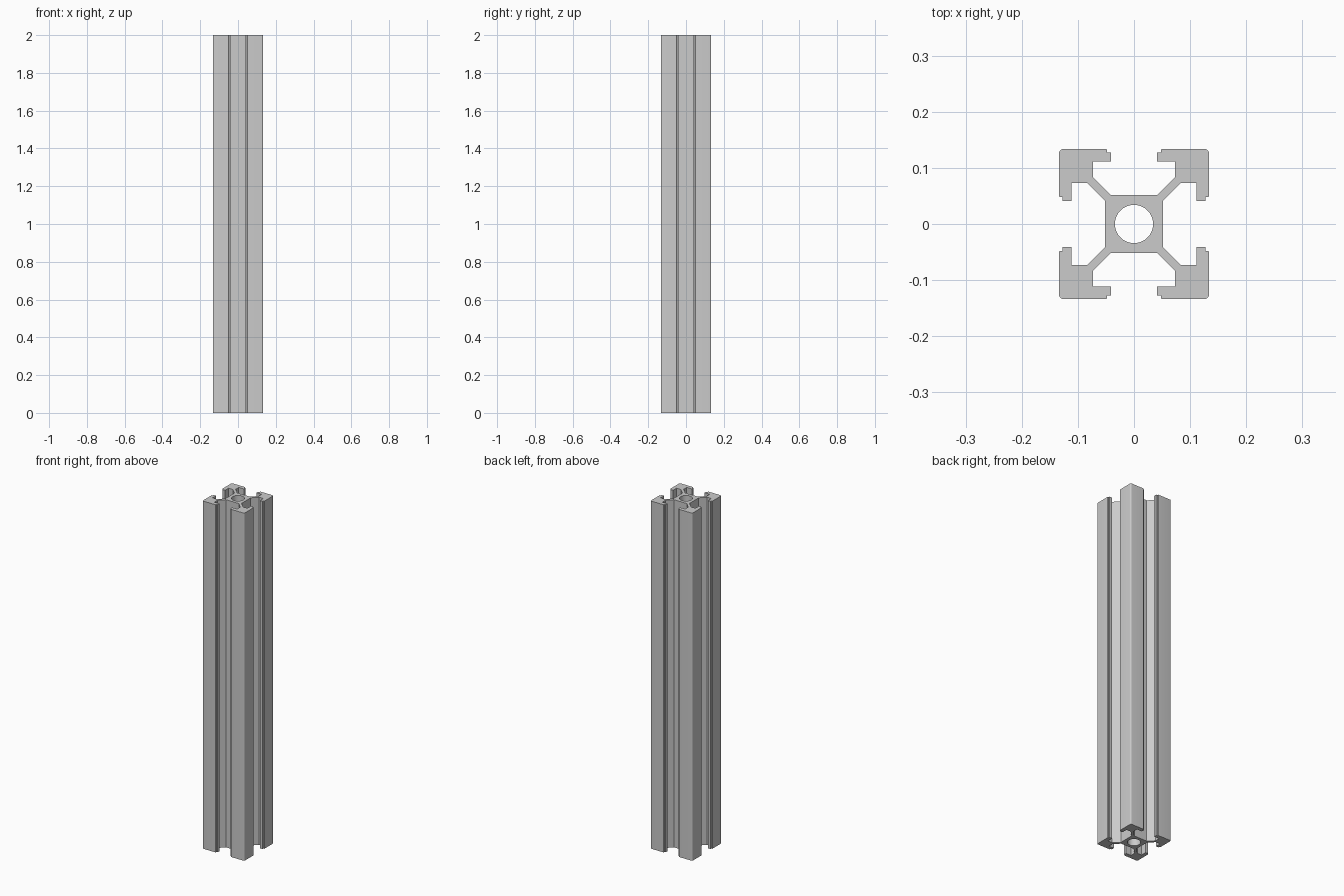
import bpy, bmesh
from math import cos, sin, pi, radians

if "Cube" in bpy.data.objects:
    bpy.data.objects.remove(bpy.data.objects["Cube"])

LENGTH = 2.0
R_OUT, R_CORNER, R_BORE = 0.1335, 0.007, 0.034

# One eighth of the slotted section: core wall, web, slot, stepped lip, outer face
eighth = [(0.0515, 0.041), (0.0835, 0.073), (0.111, 0.073), (0.111, 0.041),
          (0.127, 0.041), (0.127, 0.048), (0.132, 0.048), (R_OUT, 0.0495)]
c = R_OUT - R_CORNER
eighth += [(c + R_CORNER * cos(radians(a)), c + R_CORNER * sin(radians(a)))
           for a in (0, 18, 36)]

# Mirror across the diagonal, then repeat around the four corners
quarter = eighth + [(y, x) for x, y in reversed(eighth)]
outline = []
for k in range(4):
    ca, sa = round(cos(k * pi / 2)), round(sin(k * pi / 2))
    outline += [(x * ca - y * sa, x * sa + y * ca) for x, y in quarter]

# Round central bore
bore = [(R_BORE * cos(2 * pi * i / 64), R_BORE * sin(2 * pi * i / 64)) for i in range(64)]

# Filled profile extruded along the full length
curve = bpy.data.curves.new("slotted_rail", 'CURVE')
curve.dimensions = '2D'
curve.fill_mode = 'BOTH'
curve.extrude = LENGTH / 2
for loop in (outline, bore):
    spline = curve.splines.new('POLY')
    spline.points.add(len(loop) - 1)
    for p, (x, y) in zip(spline.points, loop):
        p.co = (x, y, 0, 1)
    spline.use_cyclic_u = True

rail = bpy.data.objects.new("slotted_rail", curve)
bpy.context.collection.objects.link(rail)
rail.location.z = LENGTH / 2
bpy.context.view_layer.objects.active = rail
rail.select_set(True)
bpy.ops.object.convert(target='MESH')
rail = bpy.context.object

# Weld caps to walls and shade the rounded parts smoothly
bm = bmesh.new()
bm.from_mesh(rail.data)
bmesh.ops.remove_doubles(bm, verts=bm.verts, dist=1e-5)
bmesh.ops.recalc_face_normals(bm, faces=bm.faces)
bm.to_mesh(rail.data)
bm.free()
bpy.ops.object.shade_smooth_by_angle(angle=radians(30))
